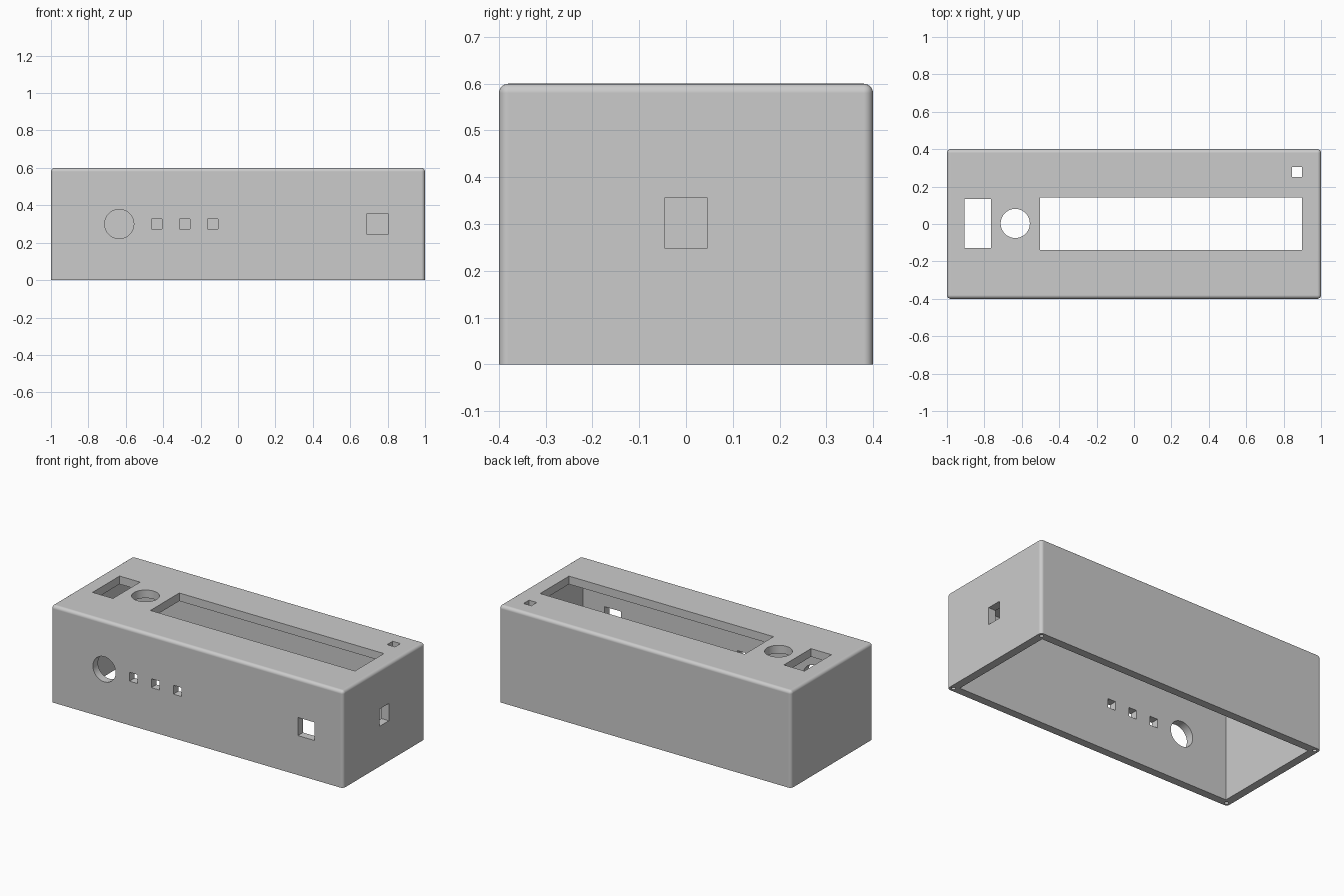
import bpy
import bmesh
from math import pi
from mathutils import Matrix

default = bpy.data.objects.get("Cube")
if default:
    bpy.data.objects.remove(default, do_unlink=True)

WALL, HEIGHT, HALF_X, HALF_Y = 0.05, 0.6, 1.0, 0.4

grey = bpy.data.materials.new("plain_grey")
grey.use_nodes = True
colour = (0.6, 0.6, 0.6, 1)
grey.diffuse_color = colour
grey.node_tree.nodes["Principled BSDF"].inputs["Base Color"].default_value = colour


def add_object(name, bm):
    bmesh.ops.recalc_face_normals(bm, faces=bm.faces)
    mesh = bpy.data.meshes.new(name)
    bm.to_mesh(mesh)
    bm.free()
    obj = bpy.data.objects.new(name, mesh)
    mesh.materials.append(grey)
    bpy.context.collection.objects.link(obj)
    return obj


def box(centre, size):
    bm = bmesh.new()
    bmesh.ops.create_cube(bm, size=1, matrix=Matrix.Translation(centre) @ Matrix.Diagonal((*size, 1)))
    return bm


def cylinder(centre, radius, depth, axis="Z"):
    bm = bmesh.new()
    turn = Matrix.Rotation(pi / 2, 4, "X") if axis == "Y" else Matrix.Identity(4)
    bmesh.ops.create_cone(bm, cap_ends=True, segments=48, radius1=radius, radius2=radius,
                          depth=depth, matrix=Matrix.Translation(centre) @ turn)
    return bm


# Outer block, rounded everywhere except around the open underside
bm = box((0, 0, HEIGHT / 2), (2 * HALF_X, 2 * HALF_Y, HEIGHT))
rounded = [e for e in bm.edges if max(v.co.z for v in e.verts) > 0.1]
bmesh.ops.bevel(bm, geom=rounded, offset=0.02, segments=6, profile=0.5, affect="EDGES")
case = add_object("enclosure_shell", bm)
bpy.context.view_layer.objects.active = case
case.select_set(True)


def cut(bm):
    cutter = add_object("cutter", bm)
    cutter.hide_render = True
    mod = case.modifiers.new("cut", "BOOLEAN")
    mod.operation = "DIFFERENCE"
    mod.solver = "EXACT"
    mod.object = cutter
    bpy.ops.object.modifier_apply(modifier=mod.name)
    bpy.data.objects.remove(cutter, do_unlink=True)


# Hollow interior, open at the bottom
cut(box((0, 0, (HEIGHT - WALL) / 2 - 0.1),
        (2 * (HALF_X - WALL), 2 * (HALF_Y - WALL), HEIGHT - WALL + 0.2)))

# Top: narrow window, round hole, long display slot, small square hole
for x, y, w, d in ((-0.835, 0.003, 0.14, 0.264), (0.198, 0.002, 1.4, 0.282),
                   (0.872, 0.278, 0.054, 0.054)):
    cut(box((x, y, HEIGHT), (w, d, 0.2)))
cut(cylinder((-0.635, 0.003, HEIGHT), 0.078, 0.2))

# Front: round hole, three small button holes, square port
cut(cylinder((-0.635, -HALF_Y, 0.3), 0.078, 0.2, "Y"))
for x, size in ((-0.435, 0.055), (-0.285, 0.055), (-0.135, 0.055), (0.746, 0.112)):
    cut(box((x, -HALF_Y, 0.3), (size, 0.2, size)))

# Side port
cut(box((HALF_X, 0, 0.302), (0.2, 0.092, 0.107)))

# Screw holes in the corners of the bottom rim
for sx in (-1, 1):
    for sy in (-1, 1):
        cut(cylinder((sx * (HALF_X - WALL / 2), sy * (HALF_Y - WALL / 2), 0), 0.012, 0.2))

bpy.ops.object.shade_smooth_by_angle(angle=pi / 6)
case.modifiers.new("flat_face_normals", "WEIGHTED_NORMAL").keep_sharp = True
